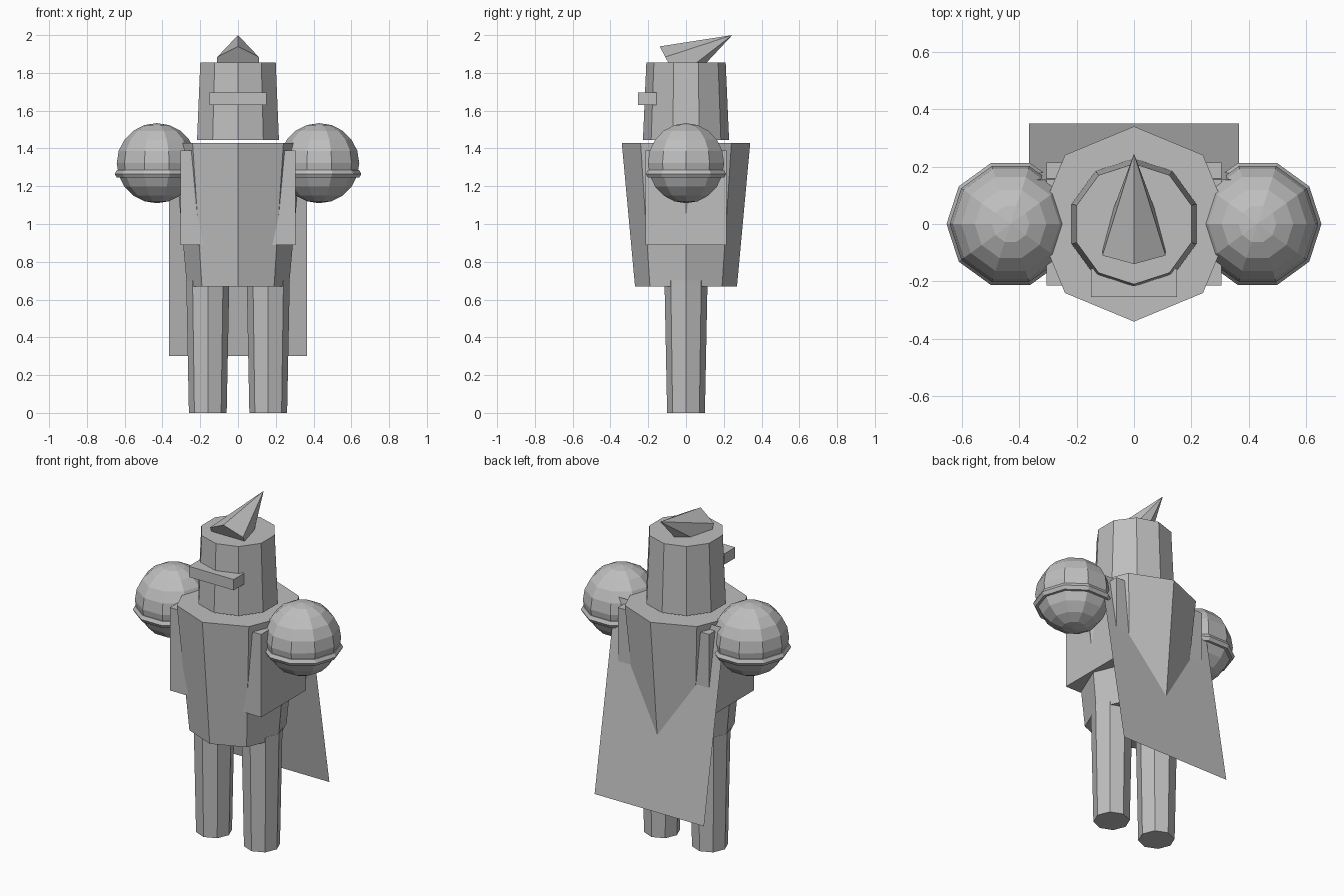
import bpy, bmesh, math
from mathutils import Matrix, Vector

cube = bpy.data.objects.get("Cube")
if cube:
    bpy.data.objects.remove(cube, do_unlink=True)

GREY = (0.52, 0.52, 0.52, 1)
mat = bpy.data.materials.new("plain_grey")
mat.use_nodes = True
mat.diffuse_color = GREY
mat.node_tree.nodes["Principled BSDF"].inputs["Base Color"].default_value = GREY


def finish(name, bm, matrix=Matrix()):
    bmesh.ops.remove_doubles(bm, verts=bm.verts, dist=1e-5)
    bmesh.ops.recalc_face_normals(bm, faces=bm.faces)
    bm.transform(matrix)
    mesh = bpy.data.meshes.new(name)
    bm.to_mesh(mesh)
    bm.free()
    mesh.materials.append(mat)
    obj = bpy.data.objects.new(name, mesh)
    bpy.context.collection.objects.link(obj)
    return obj


def lathe(name, profile, sides, start=0.0, matrix=Matrix(), closed=False):
    """Spin a (radius, height) profile around z into a faceted solid."""
    bm = bmesh.new()
    rows = []
    for r, z in profile:
        angles = [start + math.tau * i / sides for i in range(sides)]
        rows.append([bm.verts.new((r * math.cos(a), r * math.sin(a), z)) for a in angles])
    pairs = list(zip(rows, rows[1:]))
    if closed:
        pairs.append((rows[-1], rows[0]))
    for low, high in pairs:
        for i in range(sides):
            j = (i + 1) % sides
            bm.faces.new((low[i], low[j], high[j], high[i]))
    if not closed:
        for (r, z), row in zip((profile[0], profile[-1]), (rows[0], rows[-1])):
            if r > 0:
                bm.faces.new(row)
    return finish(name, bm, matrix)


def box(name, center, size):
    bm = bmesh.new()
    bmesh.ops.create_cube(bm, size=1)
    return finish(name, bm, Matrix.Translation(center) @ Matrix.Diagonal((*size, 1)))


# Body and helmet
lathe("torso", [(0.27, 0.67), (0.34, 1.43)], 8)
lathe("helmet", [(0.228, 1.445), (0.21, 1.855)], 10, math.pi / 2)
box("visor", (0, -0.205, 1.663), (0.3, 0.1, 0.065))
box("arm_block", (0, 0, 1.14), (0.61, 0.43, 0.5))

# Backswept plume
axis = Vector((0, 0.325, 0.172))
tilt = Matrix.Rotation(-math.atan2(axis.y, axis.z), 4, 'X')
lathe("plume", [(0.127, 0), (0, axis.length)], 6, math.pi / 2,
      Matrix.Translation((0, -0.08, 1.828)) @ tilt)

# Legs and shoulder guards
R = 0.212
ball = [(R * math.cos(t), R * math.sin(t))
        for t in (math.radians(18 * k) for k in range(-5, 6))]
ball[0], ball[-1] = (0, -R), (0, R)
rim = [(0.2 + 0.023 * math.cos(t), 0.023 * math.sin(t))
       for t in (math.tau * k / 6 for k in range(6))]
for side, s in (("left", 1), ("right", -1)):
    lathe(side + "_leg", [(0.1, 0), (0.114, 0.7)], 8,
          matrix=Matrix.Translation((0.16 * s, 0, 0)))
    lathe(side + "_shoulder", ball, 10, matrix=Matrix.Translation((0.43 * s, 0, 1.322)))
    lathe(side + "_shoulder_rim", rim, 10, closed=True,
          matrix=Matrix.Translation((0.43 * s, 0, 1.265)))

# Cape: a single slanted sheet
bm = bmesh.new()
bm.faces.new([bm.verts.new(p) for p in (
    (0.365, 0.35, 0.3), (-0.365, 0.35, 0.3), (-0.365, 0.153, 1.42), (0.365, 0.153, 1.42))])
finish("cape", bm)
